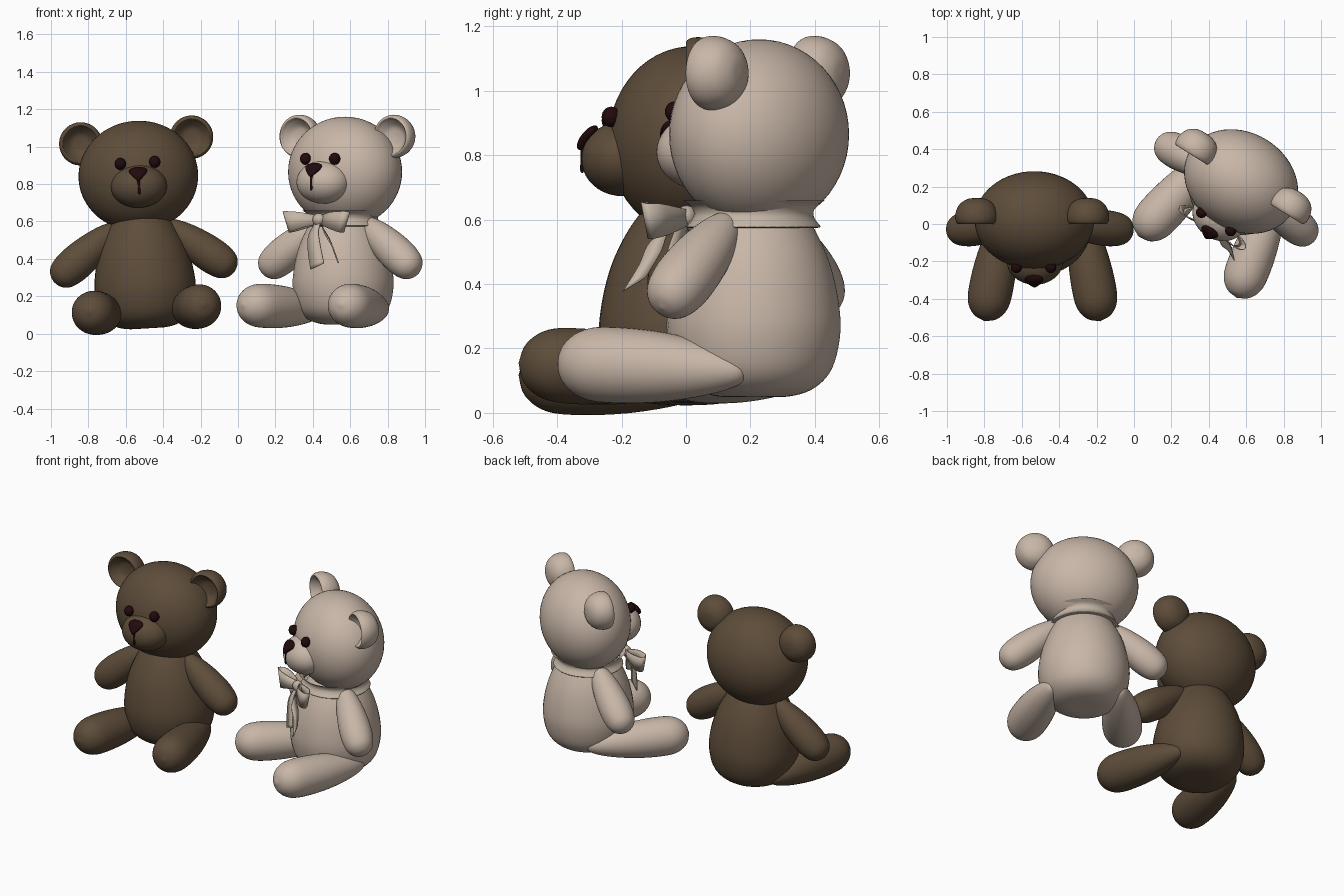
import bpy, bmesh, math
from mathutils import Vector, Matrix

cube = bpy.data.objects.get("Cube")
if cube:
    bpy.data.objects.remove(cube, do_unlink=True)


def material(name, rgb):
    m = bpy.data.materials.new(name)
    m.use_nodes = True
    m.diffuse_color = (*rgb, 1)
    bsdf = m.node_tree.nodes["Principled BSDF"]
    bsdf.inputs["Base Color"].default_value = (*rgb, 1)
    bsdf.inputs["Roughness"].default_value = 0.8
    return m


BROWN = material("brown plush", (0.11, 0.073, 0.042))
CREAM = material("cream plush", (0.58, 0.47, 0.39))
RIBBON = material("cream ribbon", (0.55, 0.46, 0.375))
BLACK = material("dark eyes and nose", (0.015, 0.003, 0.004))


def finish(name, bm, mat, place, angle=60):
    """Turn a bmesh into a smooth shaded object placed in the scene."""
    bmesh.ops.remove_doubles(bm, verts=bm.verts, dist=0.0002)
    bmesh.ops.transform(bm, matrix=place, verts=bm.verts)
    bmesh.ops.recalc_face_normals(bm, faces=bm.faces)
    me = bpy.data.meshes.new(name)
    bm.to_mesh(me)
    bm.free()
    me.materials.append(mat)
    ob = bpy.data.objects.new(name, me)
    bpy.context.collection.objects.link(ob)
    bpy.ops.object.select_all(action='DESELECT')
    ob.select_set(True)
    bpy.context.view_layer.objects.active = ob
    bpy.ops.object.shade_smooth_by_angle(angle=math.radians(angle))
    return ob


def smooth_path(points, steps=5):
    """Catmull-Rom curve through the points."""
    p = [Vector(q) for q in points]
    p = [2 * p[0] - p[1]] + p + [2 * p[-1] - p[-2]]
    out = []
    for a, b, c, d in zip(p, p[1:], p[2:], p[3:]):
        for i in range(steps):
            t = i / steps
            out.append(0.5 * (2 * b + (c - a) * t + (2 * a - 5 * b + 4 * c - d) * t * t
                              + (3 * b - a - 3 * c + d) * t ** 3))
    return out + [p[-2]]


def lathe(profile, matrix=Matrix(), sides=40):
    """Revolve (radius, height) points about z, then move by matrix."""
    bm = bmesh.new()
    rings = []
    for r, h in smooth_path(profile):
        r = max(r, 0)
        rings.append([bm.verts.new((r * math.cos(k * math.tau / sides),
                                    r * math.sin(k * math.tau / sides), h))
                      for k in range(sides)])
    for lo, hi in zip(rings, rings[1:]):
        for k in range(sides):
            j = (k + 1) % sides
            bm.faces.new((lo[k], lo[j], hi[j], hi[k]))
    bmesh.ops.transform(bm, matrix=matrix, verts=bm.verts)
    return bm


def limb(profile, start, end):
    """Lathe with heights 0..1 running from start to end."""
    axis = Vector(end) - Vector(start)
    m = Matrix.Translation(start) @ axis.to_track_quat('Z', 'Y').to_matrix().to_4x4()
    return lathe([(r, t * axis.length) for r, t in profile], m)


def ellipsoid(centre, radii, segs=40):
    bm = bmesh.new()
    bmesh.ops.create_uvsphere(bm, u_segments=segs, v_segments=segs // 2, radius=1,
                              matrix=Matrix.Translation(centre) @ Matrix.Diagonal((*radii, 1)))
    return bm


def strip(name, rows, across, place):
    """Thin ribbon along (x, y, z, half width) rows, spread along the across vector."""
    bm = bmesh.new()
    side = Vector(across).normalized()
    path = smooth_path(rows)
    edge = [[bm.verts.new(p.xyz + side * p.w * s) for s in (-1, 1)] for p in path]
    for a, b in zip(edge, edge[1:]):
        bm.faces.new((a[0], a[1], b[1], b[0]))
    ob = finish(name, bm, RIBBON, place)
    mod = ob.modifiers.new("thickness", 'SOLIDIFY')
    mod.thickness = 0.006


BODY = [(0, .05), (.11, .051), (.19, .078), (.245, .14), (.27, .25), (.262, .36),
        (.235, .47), (.195, .56), (.15, .63), (.1, .68), (0, .7)]
ARM = [(0, 0), (.04, .03), (.07, .2), (.09, .45), (.095, .7), (.08, .88), (.045, .97), (0, 1)]
LEG = [(0, 0), (.04, .04), (.078, .2), (.108, .45), (.118, .7), (.108, .86), (.065, .96), (0, 1)]
EAR = [(0, .06), (.05, .052), (.085, .02), (.1, 0), (.114, .02), (.113, .06),
       (.092, .105), (.05, .133), (0, .14)]


def bear(label, fur, place):
    finish(label + "_body", lathe(BODY), fur, place)
    finish(label + "_head", ellipsoid((0, .02, .865), (.32, .262, .295), 56), fur, place)
    finish(label + "_muzzle", ellipsoid((0, -.2, .81), (.15, .125, .115)), fur, place)
    for side, s in (("left", 1), ("right", -1)):
        finish(f"{label}_{side}_arm", limb(ARM, (.13 * s, 0, .6), (.485 * s, -.035, .325)), fur, place)
        finish(f"{label}_{side}_leg", limb(LEG, (.19 * s, .1, .13), (.31 * s, -.52, .156)), fur, place)
        # cupped ear opening to the front
        turn = Matrix.Translation((.297 * s, 0, 1.055)) @ Matrix.Rotation(-math.pi / 2, 4, 'X')
        finish(f"{label}_{side}_ear", lathe(EAR, turn), fur, place)
        finish(f"{label}_{side}_eye", ellipsoid((.092 * s, -.232, .935), (.03, .03, .032), 24), BLACK, place)
    # nose narrows towards its lower end and leans back at the top
    nose = ellipsoid((0, 0, 0), (.064, .024, .038), 28)
    for v in nose.verts:
        v.co.x *= 0.65 + v.co.z * 12 if v.co.z < .03 else 1
        v.co.y += v.co.z * .6
    bmesh.ops.translate(nose, verts=nose.verts, vec=(0, -.306, .876))
    finish(label + "_nose", nose, BLACK, place)
    # stitched mouth line
    finish(label + "_mouth", limb([(0, 0), (.008, .05), (.007, .5), (.006, .9), (0, 1)],
                                  (0, -.318, .855), (0, -.323, .765)), BLACK, place)


dark_place = Matrix.Translation((-.48, 0, -.02)) @ Matrix.Rotation(math.radians(-3.5), 4, 'Y')
light_place = Matrix.Translation((.562, .21, 0)) @ Matrix.Rotation(math.radians(-32), 4, 'Z')
bear("brown_bear", BROWN, dark_place)
bear("cream_bear", CREAM, light_place)

# neck ribbon
collar = lathe([(.222, .66), (.195, .642), (.186, .62), (.192, .6), (.208, .578), (.19, .574)])
finish("neck_ribbon", collar, RIBBON, light_place)

# bow with two loops, a knot and two hanging tails
for side, s in (("left", 1), ("right", -1)):
    loop = [(0, -.235, .61, .022), (.08, -.285, .61, .042), (.165, -.295, .6, .058),
            (.19, -.265, .595, .058), (.15, -.235, .6, .052), (.07, -.225, .605, .035),
            (0, -.235, .61, .022)]
    strip(f"bow_{side}_loop", [(x * s, y, z, w) for x, y, z, w in loop], (.35 * s, 0, 1), light_place)
finish("bow_knot", ellipsoid((0, -.245, .61), (.035, .03, .034), 24), RIBBON, light_place)
strip("bow_left_tail", [(.01, -.25, .6, .02), (.07, -.3, .55, .035), (.12, -.305, .48, .04),
                        (.17, -.33, .4, .042)], (.6, -.6, -.5), light_place)
strip("bow_right_tail", [(0, -.25, .6, .02), (-.01, -.28, .53, .035), (.005, -.295, .45, .042),
                         (.03, -.305, .36, .045)], (1, 0, .4), light_place)
